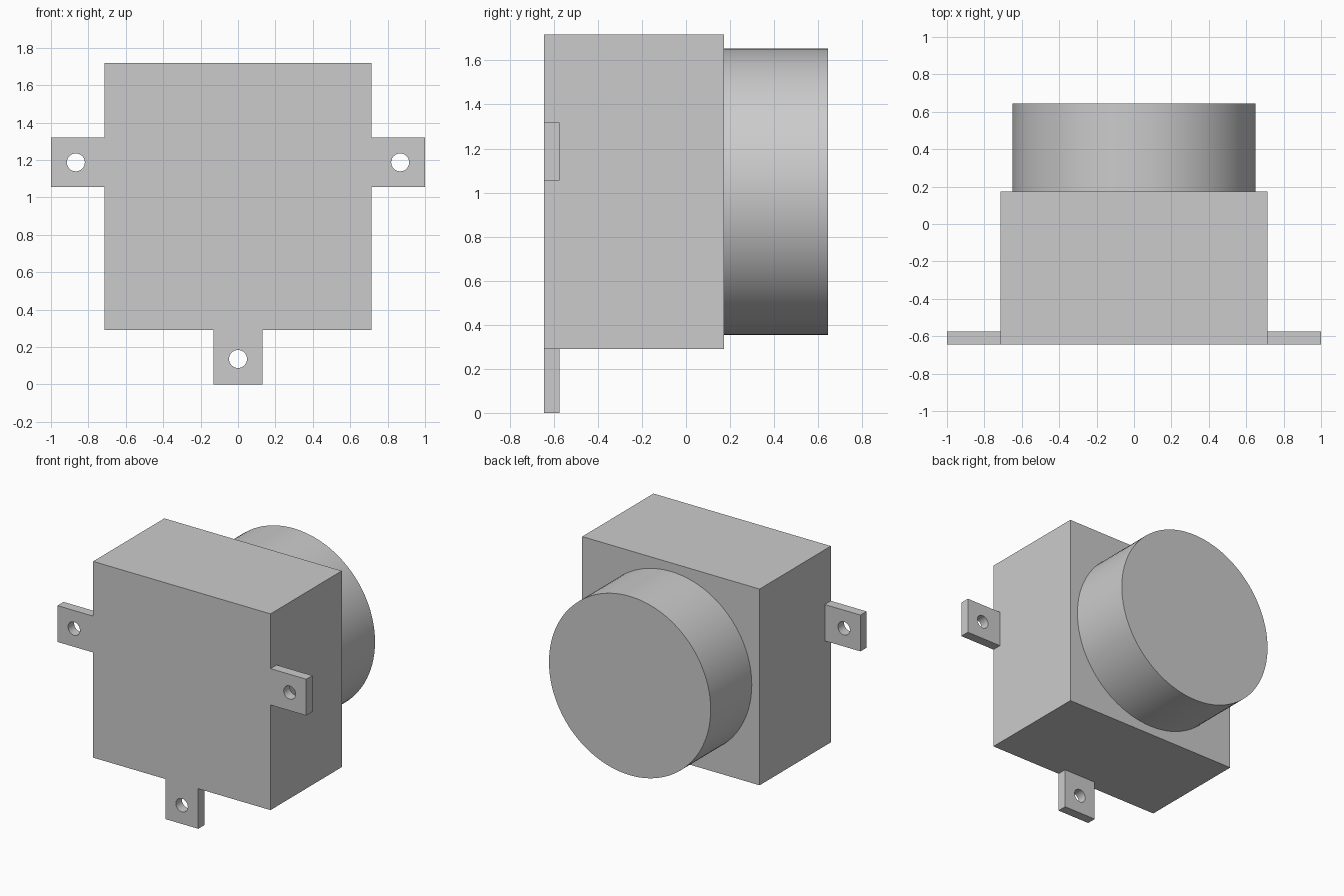
import bpy
import math
from mathutils import Vector

if "Cube" in bpy.data.objects:
    bpy.data.objects.remove(bpy.data.objects["Cube"], do_unlink=True)

# Single grey material
grey = bpy.data.materials.new("plain grey")
grey.use_nodes = True
colour = (0.6, 0.6, 0.6, 1)
grey.diffuse_color = colour
grey.node_tree.nodes["Principled BSDF"].inputs["Base Color"].default_value = colour

FRONT, BODY_BACK, BACK = -0.645, 0.173, 0.645
HALF, CENTRE_Z = 0.713, 1.004
TAB_BACK, TAB_HALF, HOLE_RADIUS = -0.575, 0.132, 0.048


def box(name, low, high):
    low, high = Vector(low), Vector(high)
    bpy.ops.mesh.primitive_cube_add(size=1, location=(low + high) / 2)
    ob = bpy.context.object
    ob.name = name
    ob.scale = high - low
    bpy.ops.object.transform_apply(location=False, rotation=False, scale=True)
    ob.data.materials.append(grey)
    return ob


def cylinder(name, radius, x, z, y0, y1, sides):
    bpy.ops.mesh.primitive_cylinder_add(
        vertices=sides, radius=radius, depth=y1 - y0,
        location=(x, (y0 + y1) / 2, z), rotation=(math.pi / 2, 0, 0))
    ob = bpy.context.object
    ob.name = name
    ob.data.materials.append(grey)
    return ob


def smooth(ob):
    bpy.ops.object.select_all(action="DESELECT")
    ob.select_set(True)
    bpy.context.view_layer.objects.active = ob
    bpy.ops.object.shade_smooth_by_angle(angle=math.radians(30))


def mounting_tab(name, x0, x1, z0, z1, hole_x, hole_z):
    tab = box(name, (x0, FRONT, z0), (x1, TAB_BACK, z1))
    cutter = cylinder("hole_cutter", HOLE_RADIUS, hole_x, hole_z,
                      FRONT - 0.1, TAB_BACK + 0.1, 32)
    cutter.hide_render = True
    cut = tab.modifiers.new("screw_hole", "BOOLEAN")
    cut.operation = "DIFFERENCE"
    cut.solver = "EXACT"
    cut.object = cutter
    bpy.context.view_layer.objects.active = tab
    bpy.ops.object.modifier_apply(modifier=cut.name)
    bpy.data.objects.remove(cutter, do_unlink=True)
    smooth(tab)


# Square housing and round drum behind it
box("housing", (-HALF, FRONT, CENTRE_Z - HALF), (HALF, BODY_BACK, CENTRE_Z + HALF))
smooth(cylinder("rear_drum", 0.65, 0, CENTRE_Z, BODY_BACK, BACK, 96))

# Mounting tabs, flush with the front
TAB_Z = 1.187
for side, s in (("left", 1), ("right", -1)):
    x0, x1 = sorted((s * HALF, s))
    mounting_tab(side + "_tab", x0, x1, TAB_Z - TAB_HALF, TAB_Z + TAB_HALF,
                 s * 0.867, TAB_Z)
mounting_tab("bottom_tab", -TAB_HALF, TAB_HALF, 0, CENTRE_Z - HALF, 0, 0.136)
